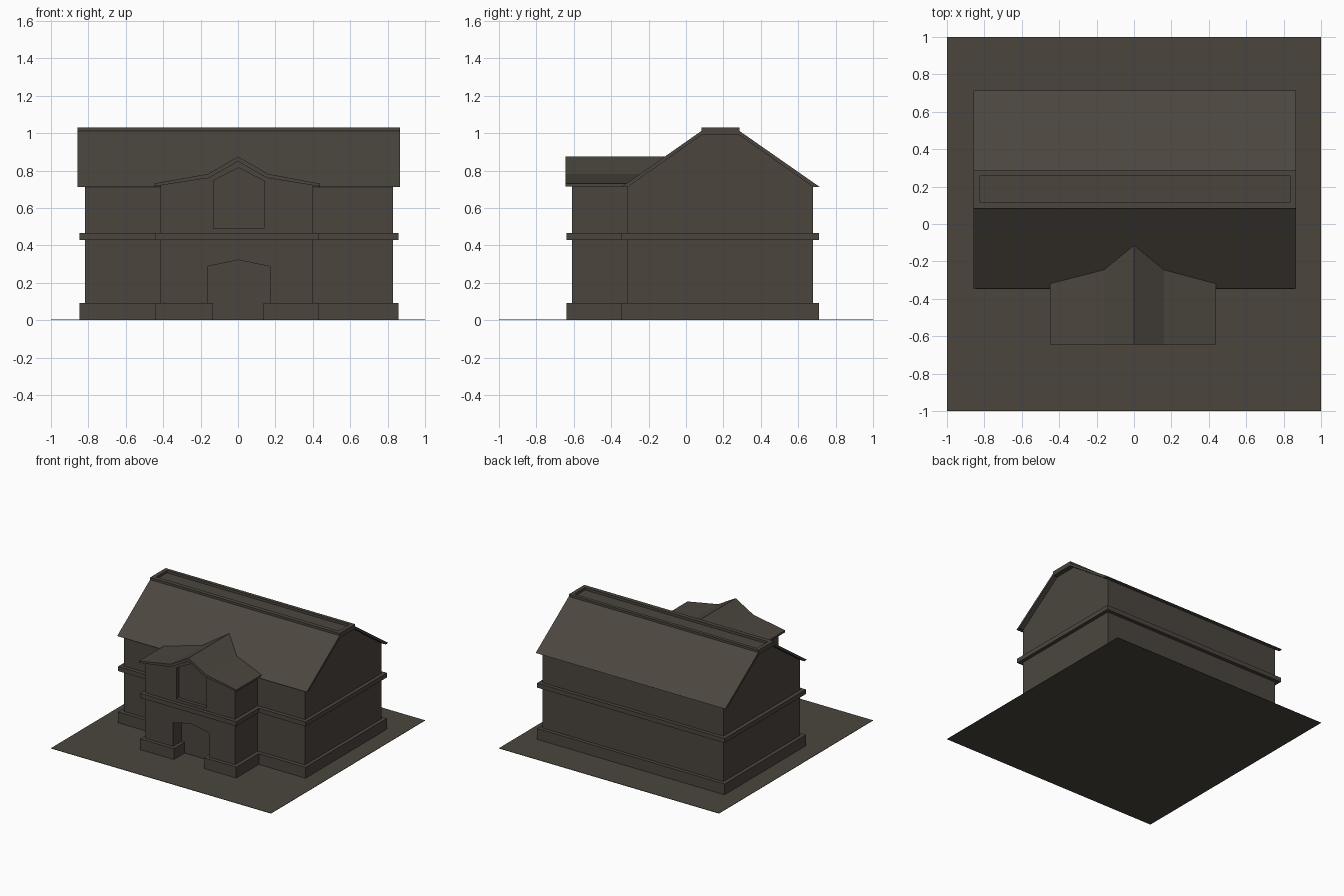
import bpy, bmesh
from mathutils import Vector

if "Cube" in bpy.data.objects:
    bpy.data.objects.remove(bpy.data.objects["Cube"])

stone = bpy.data.materials.new("dark_brown")
stone.diffuse_color = (0.07, 0.06, 0.048, 1)
stone.use_nodes = True
stone.node_tree.nodes["Principled BSDF"].inputs["Base Color"].default_value = stone.diffuse_color


def prism(name, pts, axis, a, b):
    """Extrude a profile from a to b: axis 'x' takes (y, z), axis 'y' takes (x, z)."""
    bm = bmesh.new()
    def at(p, d):
        return (d, p[0], p[1]) if axis == 'x' else (p[0], d, p[1])
    face = bm.faces.new([bm.verts.new(at(p, a)) for p in pts])
    ext = bmesh.ops.extrude_face_region(bm, geom=[face])
    verts = [v for v in ext['geom'] if isinstance(v, bmesh.types.BMVert)]
    bmesh.ops.translate(bm, verts=verts,
                        vec=Vector((b - a, 0, 0) if axis == 'x' else (0, b - a, 0)))
    bmesh.ops.recalc_face_normals(bm, faces=bm.faces)
    me = bpy.data.meshes.new(name)
    bm.to_mesh(me)
    bm.free()
    me.materials.append(stone)
    ob = bpy.data.objects.new(name, me)
    bpy.context.collection.objects.link(ob)
    return ob


def box(name, x0, x1, y0, y1, z0, z1):
    return prism(name, [(x0, z0), (x1, z0), (x1, z1), (x0, z1)], 'y', y0, y1)


def cut(ob, cutters):
    """Subtract the cutters, then remove them."""
    for c in cutters:
        m = ob.modifiers.new("cut", 'BOOLEAN')
        m.operation, m.solver, m.object = 'DIFFERENCE', 'EXACT', c
    bpy.context.view_layer.update()
    dg = bpy.context.evaluated_depsgraph_get()
    me = bpy.data.meshes.new_from_object(ob.evaluated_get(dg))
    ob.modifiers.clear()
    ob.data = me
    for c in cutters:
        bpy.data.objects.remove(c)


# base plate
box("base_plate", -1, 1, -1, 1, 0, 0.003)

# main hall walls with clipped gables
prism("main_walls", [(-0.315, 0), (0.68, 0), (0.68, 0.715), (0.28, 0.995),
                     (0.085, 0.995), (-0.315, 0.715)], 'x', -0.817, 0.828)

# main roof with a sunken flat ridge
roof = prism("main_roof", [(-0.345, 0.712), (0.083, 1.012), (0.083, 1.03), (0.285, 1.03),
                           (0.285, 1.012), (0.715, 0.712), (0.68, 0.712), (0.28, 0.993),
                           (0.088, 0.993), (-0.312, 0.712)], 'x', -0.857, 0.866)
cut(roof, [box("ridge_cutter", -0.825, 0.834, 0.118, 0.257, 1.01, 1.2)])

# porch block with recessed doorway and upper window
porch = prism("porch_walls", [(-0.415, 0), (0.4, 0), (0.4, 0.725), (0.16, 0.765), (0, 0.853),
                              (-0.16, 0.765), (-0.415, 0.725)], 'y', -0.61, -0.2)
door = prism("door_cutter", [(-0.163, -0.1), (0.17, -0.1), (0.17, 0.287), (0, 0.322),
                             (-0.163, 0.287)], 'y', -0.8, -0.5)
window = prism("window_cutter", [(-0.132, 0.49), (0.139, 0.49), (0.139, 0.745), (0.002, 0.815),
                                 (-0.132, 0.745)], 'y', -0.8, -0.58)
cut(porch, [door, window])

# porch roof, bent at the knees
prism("porch_roof", [(-0.45, 0.715), (-0.155, 0.76), (0, 0.848), (0.155, 0.76), (0.438, 0.715),
                     (0.438, 0.73), (0.16, 0.782), (0, 0.874), (-0.16, 0.782), (-0.45, 0.73)],
      'y', -0.645, -0.11)

# plinth (open at the door) and belt course
for name, z0, z1 in (("plinth", 0, 0.092), ("belt_course", 0.428, 0.465)):
    box("main_" + name, -0.848, 0.857, -0.347, 0.71, z0, z1)
    if name == "plinth":
        box("porch_plinth_left", -0.442, -0.135, -0.64, -0.3, z0, z1)
        box("porch_plinth_right", 0.137, 0.432, -0.64, -0.3, z0, z1)
    else:
        box("porch_belt_course", -0.442, 0.432, -0.64, -0.3, z0, z1)
